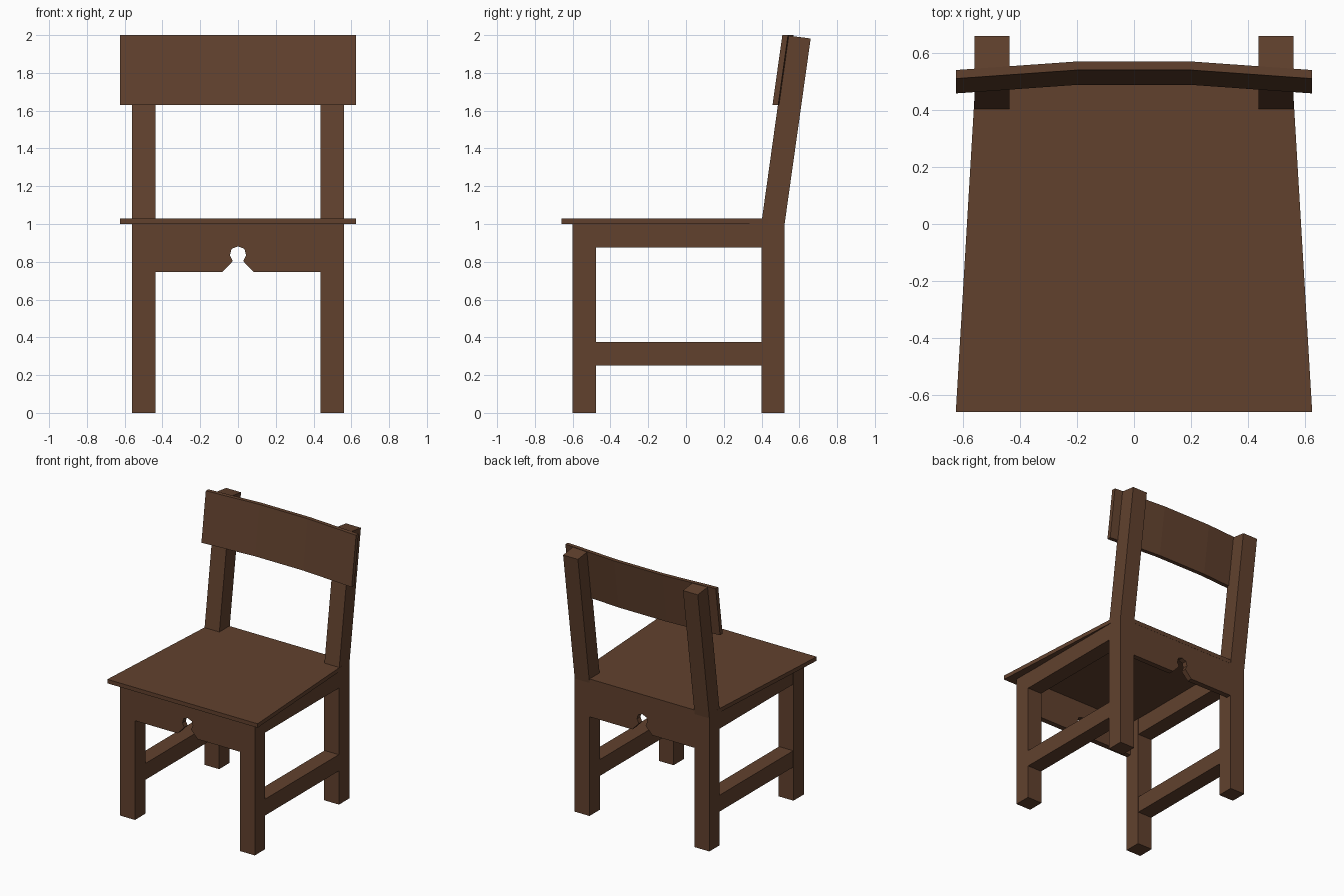
import bpy, bmesh

if "Cube" in bpy.data.objects:
    bpy.data.objects.remove(bpy.data.objects["Cube"])

wood = bpy.data.materials.new("dark brown wood")
wood.diffuse_color = (0.120, 0.053, 0.027, 1)
wood.use_nodes = True
wood.node_tree.nodes["Principled BSDF"].inputs["Base Color"].default_value = wood.diffuse_color


def loft(name, rings, mirror=False):
    """Solid through matching rings of points, capped at both ends."""
    me = bpy.data.meshes.new(name)
    bm = bmesh.new()
    vs = [[bm.verts.new(p) for p in r] for r in rings]
    n = len(rings[0])
    for a, b in zip(vs, vs[1:]):
        for i in range(n):
            j = (i + 1) % n
            bm.faces.new((a[i], a[j], b[j], b[i]))
    bm.faces.new(vs[0][::-1])
    bm.faces.new(vs[-1])
    bmesh.ops.recalc_face_normals(bm, faces=bm.faces)
    bm.to_mesh(me)
    bm.free()
    me.materials.append(wood)
    ob = bpy.data.objects.new(name, me)
    bpy.context.collection.objects.link(ob)
    if mirror:
        mod = ob.modifiers.new("mirror", 'MIRROR')
        mod.use_mirror_merge = False
    return ob


def box(name, x, y, z, mirror=False):
    ring = lambda h: [(x[0], y[0], h), (x[1], y[0], h), (x[1], y[1], h), (x[0], y[1], h)]
    return loft(name, [ring(z[0]), ring(z[1])], mirror)


LEG = (0.437, 0.56)      # leg x range
GAP = (-0.477, 0.40)     # y range between front and back legs

# Legs: straight in front, leaning back above the seat at the rear
box("front_legs", LEG, (-0.60, GAP[0]), (0, 1.0), True)
side = [(0.40, 0), (0.522, 0), (0.522, 1.0), (0.66, 1.982), (0.538, 1.998), (0.40, 1.01)]
loft("back_legs", [[(x, y, z) for y, z in side] for x in LEG], True)

# Side rails under the seat and low stretchers
box("side_rails", (0.44, 0.558), GAP, (0.875, 1.0), True)
box("side_stretchers", (0.44, 0.558), GAP, (0.252, 0.375), True)

# Front and back aprons with a keyhole cut-out
half = [(0, 0.882), (0.034, 0.868), (0.043, 0.835), (0.028, 0.803), (0.083, 0.745),
        (LEG[0], 0.745), (LEG[0], 1.0)]
outline = half + [(-x, z) for x, z in half[:0:-1]]
for name, y0, y1 in (("front_apron", -0.598, -0.558), ("back_apron", 0.48, 0.52)):
    loft(name, [[(x, y, z) for x, z in outline] for y in (y0, y1)])

# Seat, narrower towards the back
plan = [(-0.625, -0.66), (0.625, -0.66), (0.555, 0.521), (-0.555, 0.521)]
loft("seat", [[(x, y, z) for x, y in plan] for z in (1.0, 1.03)])

# Bent, leaning backrest
rings = []
for x, dy in ((-0.625, 0), (-0.2, 0.03), (0.2, 0.03), (0.625, 0)):
    rings.append([(x, y + dy, z) for y, z in
                  ((0.458, 1.63), (0.488, 1.63), (0.54, 2.0), (0.51, 2.0))])
loft("backrest", rings)
